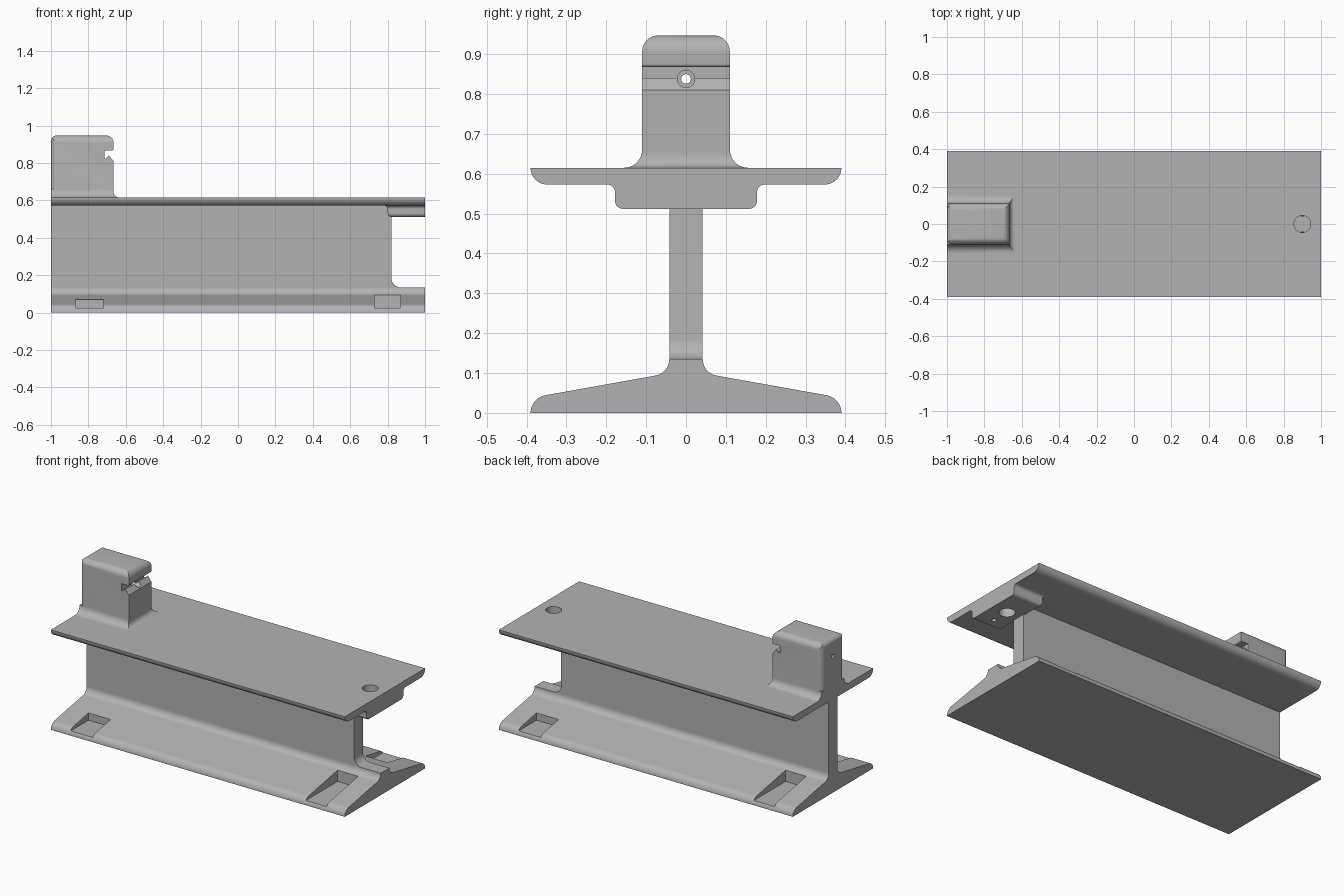
import bpy, bmesh, math

if "Cube" in bpy.data.objects:
    bpy.data.objects.remove(bpy.data.objects["Cube"], do_unlink=True)

steel = bpy.data.materials.new("plain_grey")
steel.use_nodes = True
grey = (0.45, 0.45, 0.45, 1)
steel.diffuse_color = grey
steel.node_tree.nodes["Principled BSDF"].inputs["Base Color"].default_value = grey


def arc(cu, cv, r, start, end, n=10):
    """Points on a circular arc, angles in degrees."""
    angles = [math.radians(start + (end - start) * i / n) for i in range(n + 1)]
    return [(cu + r * math.cos(a), cv + r * math.sin(a)) for a in angles]


def mirrored(half):
    return half + [(-u, v) for u, v in reversed(half)]


def prism(name, points, axis, lo, hi):
    """Extrude a closed profile along one axis."""
    place = {"x": lambda u, v, w: (w, u, v),
             "y": lambda u, v, w: (u, w, v),
             "z": lambda u, v, w: (u, v, w)}[axis]
    bm = bmesh.new()
    face = bm.faces.new([bm.verts.new(place(u, v, lo)) for u, v in points])
    ext = bmesh.ops.extrude_face_region(bm, geom=[face])
    verts = [g for g in ext["geom"] if isinstance(g, bmesh.types.BMVert)]
    bmesh.ops.translate(bm, verts=verts, vec=place(0, 0, hi - lo))
    bmesh.ops.recalc_face_normals(bm, faces=bm.faces)
    mesh = bpy.data.meshes.new(name)
    bm.to_mesh(mesh)
    bm.free()
    mesh.materials.append(steel)
    obj = bpy.data.objects.new(name, mesh)
    bpy.context.scene.collection.objects.link(obj)
    return obj


def rect(u0, u1, v0, v1):
    return [(u0, v0), (u1, v0), (u1, v1), (u0, v1)]


def hole(cu, cv, r, axis, lo, hi):
    return prism("hole_cutter", arc(cu, cv, r, 0, 360, 32)[:-1], axis, lo, hi)


def combine(obj, tools, operation="DIFFERENCE"):
    """Apply booleans and remove the tool objects."""
    for tool in tools:
        tool.hide_render = True
        mod = obj.modifiers.new("cut", "BOOLEAN")
        mod.operation, mod.solver, mod.object = operation, "EXACT", tool
        bpy.context.view_layer.update()
        graph = bpy.context.evaluated_depsgraph_get()
        mesh = bpy.data.meshes.new_from_object(obj.evaluated_get(graph))
        obj.modifiers.clear()
        obj.data = mesh
        bpy.data.objects.remove(tool, do_unlink=True)


# Base flange with sloped top, rounded lips and fillets into the web
base = prism("base_flange", mirrored(
    [(0.39, 0)] + arc(0.345, 0, 0.045, 8, 82)
    + arc(0.084, 0.135, 0.042, 260, 180)), "x", -1, 1)

# Clamp pockets: small and large, repeated by a half turn
pockets = []
for s in (-1, 1):
    for x0, x1, inner in ((-0.87, -0.72, 0.21), (0.73, 0.87, 0.075)):
        xs = sorted((-s * x0, -s * x1))
        ys = sorted((s * inner, s * 0.5))
        pockets.append(prism("pocket_cutter", rect(*xs, *ys), "z", 0.025, 0.2))
combine(base, pockets)

# Web, cut short at one end with a fillet at its foot
web = prism("web", [(-1, 0.12), (0.9, 0.12)] + arc(0.87, 0.185, 0.05, 270, 180)
            + [(0.82, 0.59), (-1, 0.59)], "y", -0.042, 0.042)

# Top flange with rounded lower edges
top = prism("top_flange", mirrored(
    arc(0.348, 0.615, 0.042, 270, 360)), "x", -1, 1)
combine(top, [hole(0.9, 0, 0.045, "z", 0.4, 0.8)])

# Boss under the open end, rounded below and filleted above
boss = prism("end_boss", mirrored(
    arc(0.158, 0.532, 0.02, 270, 360)
    + arc(0.198, 0.553, 0.02, 180, 90) + [(0.198, 0.59)]), "x", 0.7, 1.1)
boss_side = prism("boss_side", [(1, 0.5), (1, 0.585), (0.78, 0.585)]
                  + arc(0.78, 0.553, 0.02, 90, 0)
                  + arc(0.82, 0.532, 0.02, 180, 270) + [(0.82, 0.5)],
                  "y", -0.3, 0.3)
combine(boss, [boss_side], "INTERSECT")
combine(boss, [hole(0.9, 0, 0.045, "z", 0.4, 0.8),
               hole(0.9, -0.11, 0.014, "z", 0.4, 0.56)])

# Horn: end outline crossed with a side outline that has the hooked notch
horn = prism("horn", mirrored(
    [(0.156, 0.55)] + arc(0.156, 0.661, 0.046, 270, 180)
    + arc(0.07, 0.907, 0.04, 0, 90)), "x", -1.2, -0.5)
horn_side = prism("horn_side", [(-1, 0.595), (-0.635, 0.595)]
                  + arc(-0.633, 0.647, 0.032, 270, 180)
                  + [(-0.665, 0.81), (-0.69, 0.84), (-0.705, 0.825),
                     (-0.715, 0.825), (-0.715, 0.868)]
                  + arc(-0.673, 0.876, 0.008, 270, 360, 4)
                  + arc(-0.705, 0.907, 0.04, 0, 90)
                  + arc(-0.97, 0.917, 0.03, 90, 180), "y", -0.4, 0.4)
combine(horn, [horn_side], "INTERSECT")

# Rounded rear corners, through hole and counterbore
corners = [prism("corner_cutter",
                 [(-1.01, s * 0.08), (-1.01, s * 0.12), (-0.97, s * 0.12)]
                 + [(x, s * y) for x, y in arc(-0.97, 0.08, 0.03, 90, 180)],
                 "z", 0.66, 1.1) for s in (-1, 1)]
combine(horn, corners + [hole(0, 0.838, 0.012, "x", -1.2, -0.5),
                         hole(0, 0.838, 0.022, "x", -0.73, -0.5)])

# Smooth the curved strips, keep hard edges
for obj in (base, web, top, boss, horn):
    bpy.ops.object.select_all(action="DESELECT")
    obj.select_set(True)
    bpy.context.view_layer.objects.active = obj
    bpy.ops.object.shade_smooth_by_angle(angle=math.radians(30))
